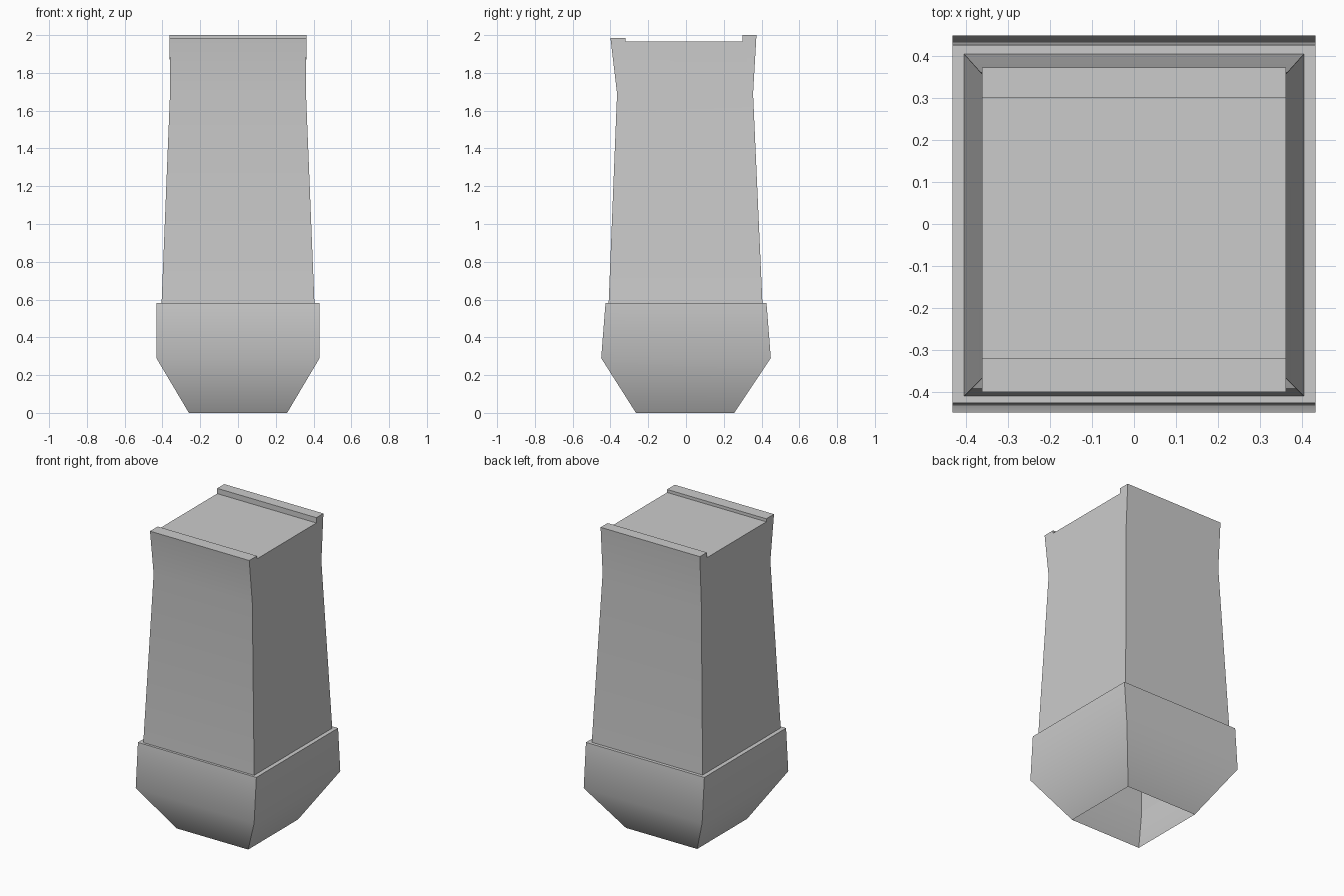
import bpy, bmesh, math

if "Cube" in bpy.data.objects:
    bpy.data.objects.remove(bpy.data.objects["Cube"])

grey = bpy.data.materials.new("plain_grey")
grey.diffuse_color = (0.6, 0.6, 0.6, 1)
grey.use_nodes = True
grey.node_tree.nodes["Principled BSDF"].inputs["Base Color"].default_value = grey.diffuse_color


def ring(bm, z, hx, y0, y1):
    """Rectangular loop of vertices at height z."""
    return [bm.verts.new(c) for c in
            ((-hx, y0, z), (hx, y0, z), (hx, y1, z), (-hx, y1, z))]


def bridge(bm, a, b):
    for i in range(4):
        j = (i + 1) % 4
        bm.faces.new((a[i], a[j], b[j], b[i]))


def finish(bm, name):
    bmesh.ops.recalc_face_normals(bm, faces=bm.faces)
    mesh = bpy.data.meshes.new(name)
    bm.to_mesh(mesh)
    bm.free()
    mesh.materials.append(grey)
    obj = bpy.data.objects.new(name, mesh)
    bpy.context.collection.objects.link(obj)
    bpy.ops.object.select_all(action='DESELECT')
    obj.select_set(True)
    bpy.context.view_layer.objects.active = obj
    bpy.ops.object.shade_smooth_by_angle(angle=math.radians(45))


# Tapered shaft: hollow lining, bottom edge, then outer walls
bm = bmesh.new()
rings = [ring(bm, *r) for r in (
    (1.94, 0.35, -0.345, 0.335),
    (1.69, 0.35, -0.355, 0.345),
    (0.36, 0.40, -0.405, 0.40),
    (0.37, 0.413, -0.418, 0.414),
    (1.69, 0.36, -0.365, 0.355))]
bm.faces.new(rings[0])
for a, b in zip(rings, rings[1:]):
    bridge(bm, a, b)

# Flared head with a front and a back lip around a sunken top
head = ((-0.40, 1.985), (-0.32, 1.985), (-0.32, 1.965),
        (0.30, 1.965), (0.30, 2.0), (0.373, 2.0))
t = rings[-1]
left = [t[0]] + [bm.verts.new((-0.362, y, z)) for y, z in head] + [t[3]]
right = [t[1]] + [bm.verts.new((0.362, y, z)) for y, z in head] + [t[2]]
for i in range(len(left) - 1):
    bm.faces.new((left[i], right[i], right[i + 1], left[i + 1]))
bm.faces.new(left)
bm.faces.new(right)
finish(bm, "shaft")

# Base collar: ledge, leaning wall, tapered underside and open mouth
bm = bmesh.new()
rings = [ring(bm, *r) for r in (
    (0.583, 0.40, -0.405, 0.40),
    (0.583, 0.432, -0.426, 0.426),
    (0.29, 0.432, -0.449, 0.449),
    (0.0, 0.26, -0.265, 0.255),
    (0.36, 0.40, -0.405, 0.40))]
for i, a in enumerate(rings):
    bridge(bm, a, rings[(i + 1) % len(rings)])
finish(bm, "base_collar")
